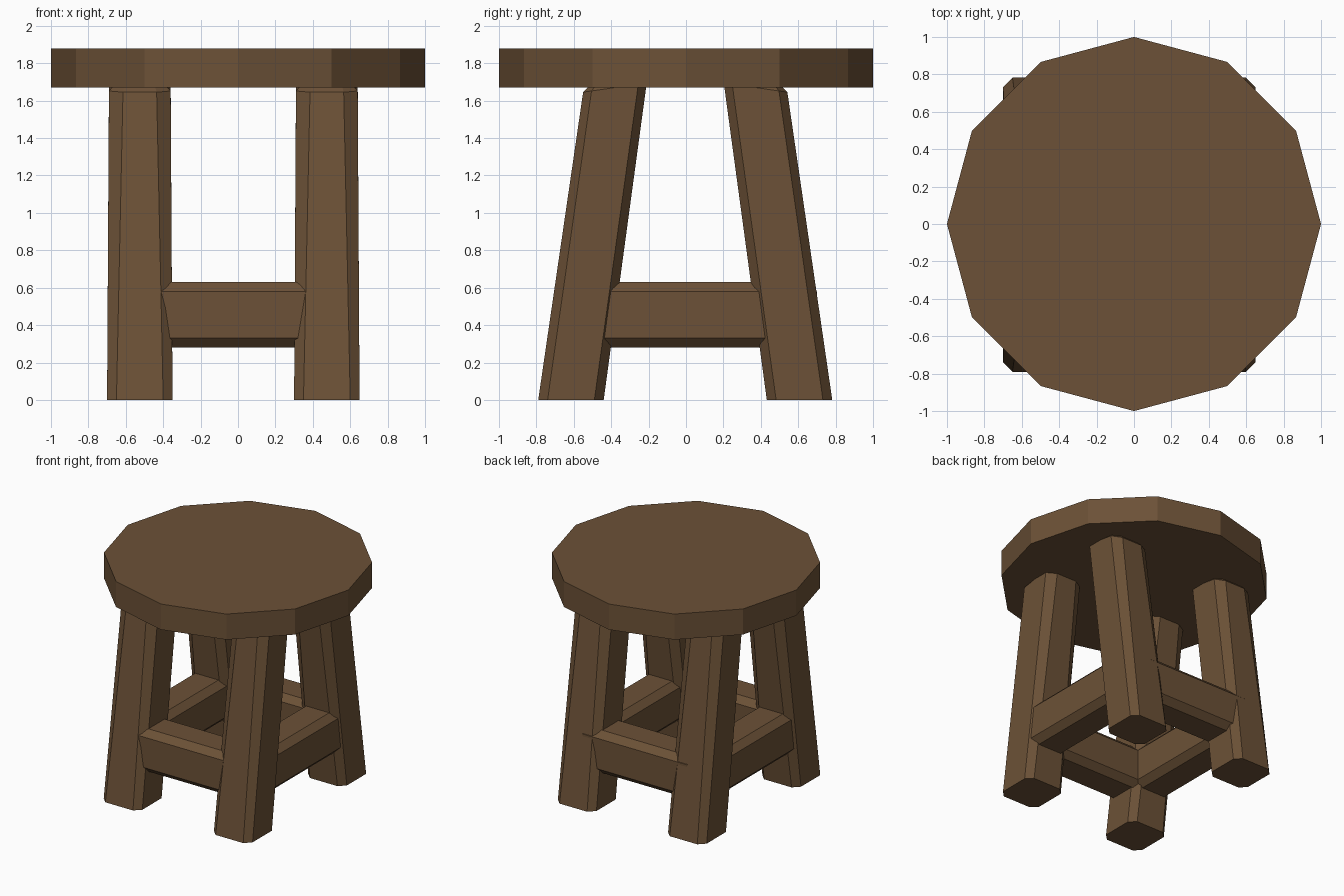
import bpy
import bmesh
from math import cos, sin, pi

if "Cube" in bpy.data.objects:
    bpy.data.objects.remove(bpy.data.objects["Cube"])

wood = bpy.data.materials.new("wood")
wood.diffuse_color = (0.15, 0.083, 0.038, 1)
wood.use_nodes = True
wood.node_tree.nodes["Principled BSDF"].inputs["Base Color"].default_value = wood.diffuse_color


def loft(name, rings):
    """Skin a stack of equal-count rings and cap both ends."""
    bm = bmesh.new()
    rows = [[bm.verts.new(p) for p in ring] for ring in rings]
    n = len(rows[0])
    for a, b in zip(rows, rows[1:]):
        for i in range(n):
            j = (i + 1) % n
            bm.faces.new((a[i], a[j], b[j], b[i]))
    bm.faces.new(rows[0])
    bm.faces.new(rows[-1])
    bmesh.ops.recalc_face_normals(bm, faces=bm.faces)
    mesh = bpy.data.meshes.new(name)
    bm.to_mesh(mesh)
    bm.free()
    mesh.materials.append(wood)
    obj = bpy.data.objects.new(name, mesh)
    bpy.context.collection.objects.link(obj)


def octagon(hu, hv, cu, cv):
    """Rectangle of half sizes hu, hv with corners cut by cu, cv."""
    return [(hu - cu, -hv), (hu, cv - hv), (hu, hv - cv), (hu - cu, hv),
            (cu - hu, hv), (-hu, hv - cv), (-hu, cv - hv), (cu - hu, -hv)]


# Seat: twelve-sided disc
loft("seat", [[(cos(i * pi / 6), sin(i * pi / 6), z) for i in range(12)]
              for z in (1.67, 1.88)])


# Legs: bevelled beams leaning inwards, flat foot, tilted bevelled top
def leg(name, x, y_foot, y_top):
    side = 1 if y_foot > 0 else -1
    foot = [(x + u, y_foot + v, 0) for u, v in octagon(0.175, 0.175, 0.05, 0.05)]
    top = [(x + u, y_top + v, 1.67 - side * v * 0.146)
           for u, v in octagon(0.165, 0.17, 0.075, 0.045)]
    cap = [(x + u, y_top - side * 0.007 + v, 1.72 - side * v * 0.146)
           for u, v in octagon(0.115, 0.12, 0.04, 0.03)]
    loft(name, [foot, top, cap])


for side, x in (("left", -0.525), ("right", 0.475)):
    leg("front_" + side + "_leg", x, -0.615, -0.38)
    leg("back_" + side + "_leg", x, 0.607, 0.372)

# Rails: bevelled beams joining the legs
RAIL = octagon(0.155, 0.175, 0.05, 0.05)
for name, y in (("front_rail", -0.55), ("back_rail", 0.545)):
    loft(name, [[(x, y + u, 0.455 + v) for u, v in RAIL] for x in (-0.5, 0.45)])
for name, x in (("left_rail", -0.525), ("right_rail", 0.48)):
    loft(name, [[(x + u, y, 0.455 + v) for u, v in RAIL] for y in (-0.5, 0.49)])
